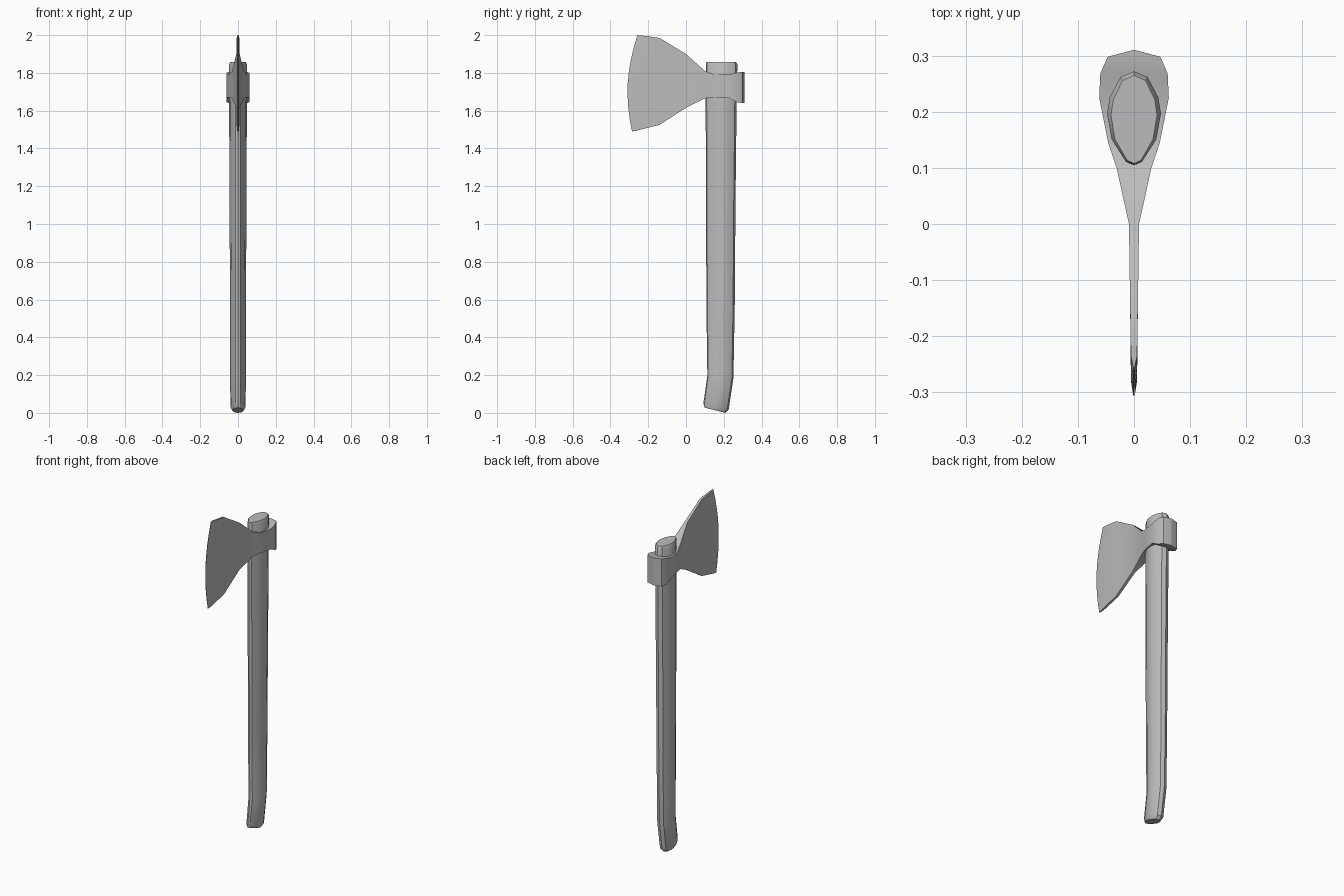
import bpy, bmesh, math

cube = bpy.data.objects.get("Cube")
if cube:
    bpy.data.objects.remove(cube, do_unlink=True)

# One plain grey for the whole tool
grey = bpy.data.materials.new("plain_grey")
grey.use_nodes = True
colour = (0.5, 0.5, 0.5, 1)
grey.diffuse_color = colour
bsdf = grey.node_tree.nodes["Principled BSDF"]
bsdf.inputs["Base Color"].default_value = colour
bsdf.inputs["Roughness"].default_value = 0.6


def loft(name, rings, angle):
    """Skin a list of closed rings and cap both ends."""
    bm = bmesh.new()
    loops = [[bm.verts.new(p) for p in ring] for ring in rings]
    for a, b in zip(loops, loops[1:]):
        for i in range(len(a)):
            j = (i + 1) % len(a)
            bm.faces.new((a[i], a[j], b[j], b[i]))
    bm.faces.new(loops[0])
    bm.faces.new(loops[-1][::-1])
    bmesh.ops.remove_doubles(bm, verts=bm.verts[:], dist=0.0003)
    bmesh.ops.recalc_face_normals(bm, faces=bm.faces[:])
    mesh = bpy.data.meshes.new(name)
    bm.to_mesh(mesh)
    bm.free()
    mesh.materials.append(grey)
    obj = bpy.data.objects.new(name, mesh)
    bpy.context.collection.objects.link(obj)
    bpy.ops.object.select_all(action='DESELECT')
    obj.select_set(True)
    bpy.context.view_layer.objects.active = obj
    bpy.ops.object.shade_smooth_by_angle(angle=math.radians(angle))
    return obj


# Handle: egg-shaped section, right half mirrored to the left
half = [(0, 1), (.5, .88), (.9, .45), (1, .1), (.83, -.45), (.3, -.93), (0, -1)]
egg = half + [(-x, y) for x, y in half[-2:0:-1]]

# Height, centre y, half depth, half width, slope of the ring
stations = [
    (0.014, 0.153, 0.055, 0.030, -0.25),
    (0.034, 0.159, 0.067, 0.040, -0.25),
    (0.190, 0.182, 0.069, 0.042, -0.08),
    (0.560, 0.183, 0.075, 0.042, 0),
    (1.110, 0.184, 0.078, 0.045, 0),
    (1.640, 0.186, 0.082, 0.047, 0),
    (1.845, 0.1885, 0.0835, 0.048, 0),
    (1.858, 0.1865, 0.0785, 0.041, 0),
]
rings = [[(x * rx, cy + y * ry, z + slope * y * ry) for x, y in egg]
         for z, cy, ry, rx, slope in stations]
loft("handle", rings, 30)

# Axe head: y, half width, top height, bottom height, from poll to blade
head = [
    (0.310, 0.002, 1.805, 1.640),
    (0.298, 0.047, 1.805, 1.640),
    (0.268, 0.060, 1.802, 1.645),
    (0.225, 0.062, 1.790, 1.668),
    (0.145, 0.046, 1.792, 1.670),
    (0.100, 0.031, 1.810, 1.665),
    (0.000, 0.009, 1.900, 1.615),
    (-0.140, 0.007, 1.985, 1.525),
]
ROWS = 8


def column(y_top, y_low, width, top, low, bulge=0):
    """Closed vertical strip: down the left face, up the right face."""
    side = []
    for i in range(ROWS + 1):
        t = i / ROWS
        y = y_top + (y_low - y_top) * t - bulge * math.sin(math.pi * t) ** 0.9
        side.append((width, y, top + (low - top) * t))
    return side + [(-x, y, z) for x, y, z in side[::-1]]


rings = [column(y, y, w, top, low) for y, w, top, low in head]
# Blade shoulder, then the curved cutting edge
rings.append(column(-0.235, -0.262, 0.0055, 1.998, 1.494, 0.030))
rings.append(column(-0.257, -0.286, 0.0008, 2.000, 1.490, 0.037))
loft("axe_head", rings, 30)
